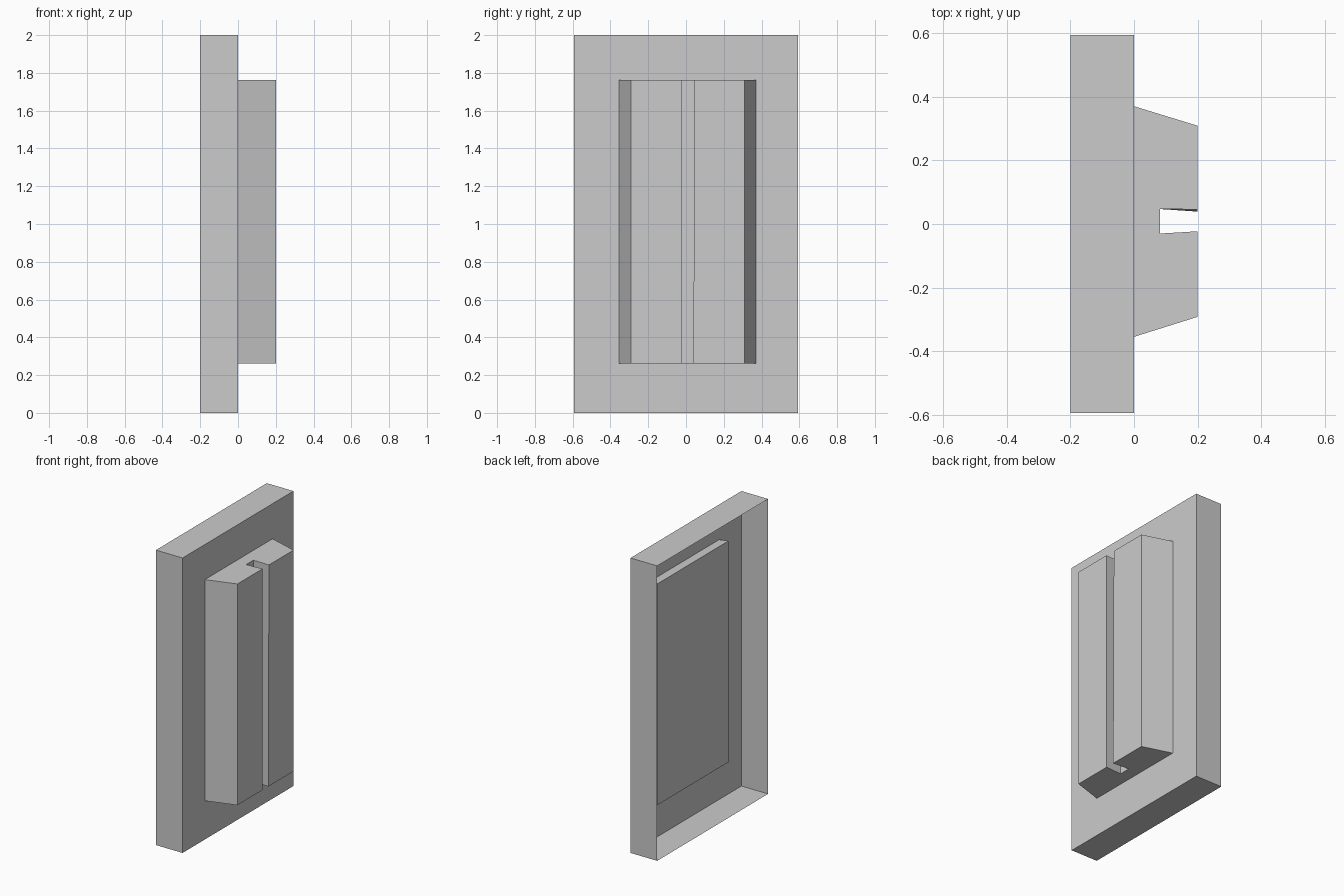
import bpy, bmesh

if "Cube" in bpy.data.objects:
    bpy.data.objects.remove(bpy.data.objects["Cube"])


def finish(name, bm):
    bmesh.ops.recalc_face_normals(bm, faces=bm.faces)
    return bm


def to_object(name, bm):
    mesh = bpy.data.meshes.new(name)
    bm.to_mesh(mesh)
    bm.free()
    obj = bpy.data.objects.new(name, mesh)
    bpy.context.collection.objects.link(obj)
    return obj


def prism(bottom, top, z0, z1):
    """Closed solid between two outlines with matching point counts."""
    bm = bmesh.new()
    lo = [bm.verts.new((x, y, z0)) for x, y in bottom]
    hi = [bm.verts.new((x, y, z1)) for x, y in top]
    bm.faces.new(lo[::-1])
    bm.faces.new(hi)
    n = len(lo)
    for i in range(n):
        j = (i + 1) % n
        bm.faces.new((lo[i], lo[j], hi[j], hi[i]))
    bmesh.ops.recalc_face_normals(bm, faces=bm.faces)
    return bm


# Back plate: thin-walled tray, open towards -x
W = 0.594
plate_outline = [(-0.2, -W), (0, -W), (0, W), (-0.2, W)]
plate = prism(plate_outline, plate_outline, 0, 2)
plate.faces.ensure_lookup_table()
back = [f for f in plate.faces if f.normal.x < -0.9]
bmesh.ops.delete(plate, geom=back, context='FACES_ONLY')
to_object("back_plate", plate)


# Raised block: tapered, with a slot down its face, poking slightly into the tray
def block_outline(slot_edge):
    return [(-0.058, -0.373), (0.2, -0.292), (0.2, -0.023), (0.082, -0.03),
            (0.082, 0.047), (0.2, slot_edge), (0.2, 0.309), (-0.058, 0.388)]


to_object("slotted_block", prism(block_outline(0.039), block_outline(0.046), 0.262, 1.762))
